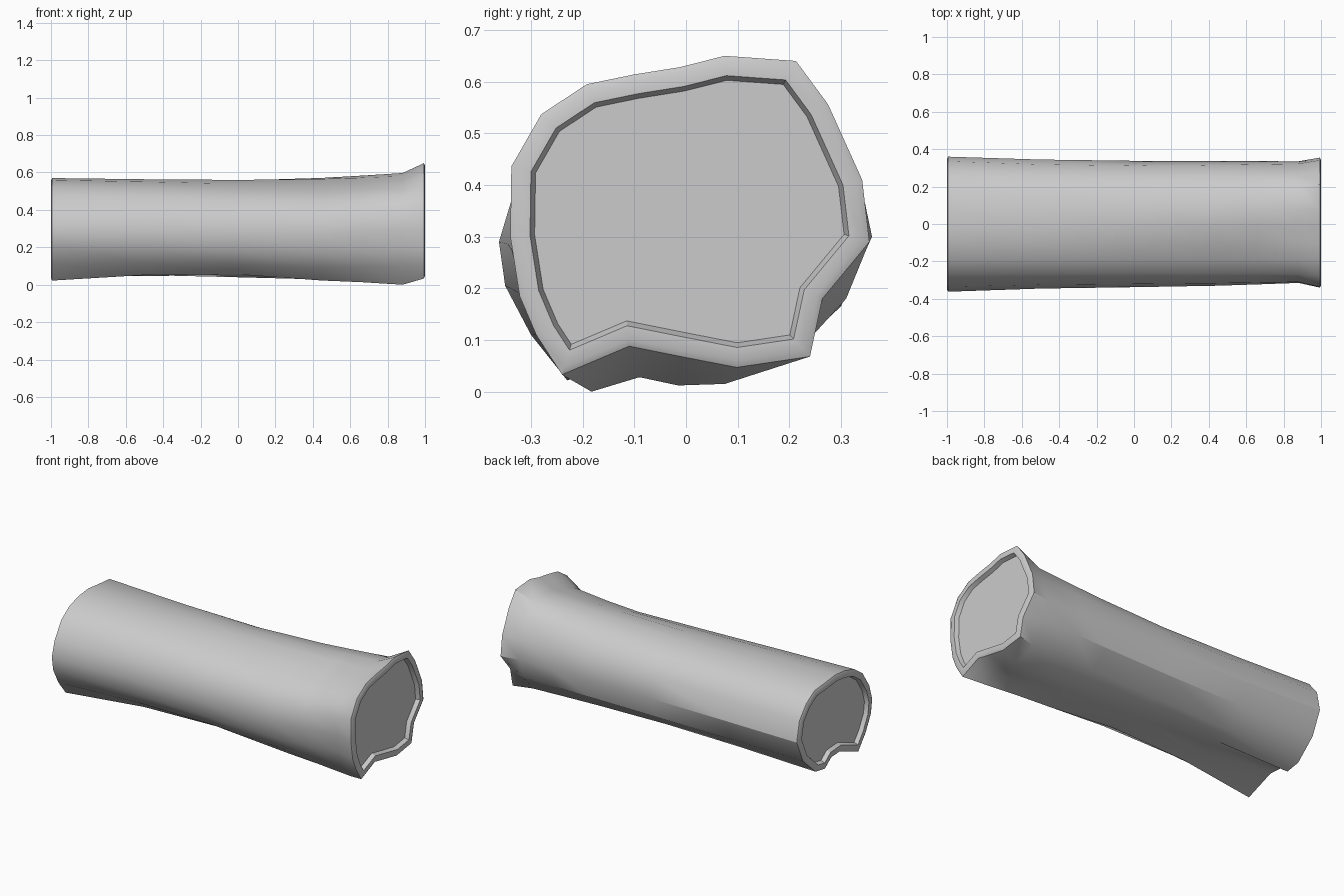
import bpy, bmesh, math

if "Cube" in bpy.data.objects:
    bpy.data.objects.remove(bpy.data.objects["Cube"])

# Cross-sections (y, z), counter-clockwise from the +y side, 19 points each
RIGHT_END = [(.355, .29), (.341, .41), (.275, .556), (.213, .64), (.075, .65), (-.012, .628),
             (-.10, .614), (-.192, .595), (-.28, .537), (-.338, .436), (-.34, .30), (-.322, .185),
             (-.29, .11), (-.24, .033), (-.11, .088), (-.01, .068), (.098, .047), (.24, .068), (.264, .18)]
RIGHT_NECK = [(.335, .29), (.322, .41), (.265, .52), (.19, .58), (.075, .597), (-.012, .58),
              (-.10, .557), (-.19, .528), (-.265, .475), (-.31, .40), (-.315, .3), (-.302, .19),
              (-.27, .1), (-.183, .0), (-.09, .028), (-.015, .012), (.075, .015), (.21, .07), (.31, .18)]
LEFT_END = [(.36, .30), (.335, .42), (.27, .5), (.19, .55), (.075, .56), (-.012, .57),
            (-.1, .56), (-.19, .535), (-.27, .48), (-.335, .38), (-.362, .29), (-.35, .205),
            (-.3, .11), (-.23, .022), (-.05, .09), (.03, .085), (.09, .04), (.18, .055), (.3, .165)]


def blend(a, b, t):
    return [(p[0] + (q[0] - p[0]) * t, p[1] + (q[1] - p[1]) * t) for p, q in zip(a, b)]


def rounded(profile, ry, rz, zc):
    """Smooth trunk section whose points line up with the given profile."""
    out = []
    for y, z in profile:
        a = math.atan2((z - zc) / rz, y / ry)
        c, s = math.cos(a), math.sin(a)
        out.append((ry * math.copysign(abs(c) ** .92, c), zc + rz * math.copysign(abs(s) ** .92, s)))
    return out


def sag(profile, top, bottom):
    """Lower the front (-y) half of a section, by different amounts above and below."""
    return [(y, z - (top if z > .3 else bottom) * min(1, max(0, -y / .15))) for y, z in profile]


MIDDLE = rounded(blend(RIGHT_NECK, LEFT_END, .5), .338, .259, .303)
LIP = .006
sections = [(-1 + LIP, LEFT_END),
            (-.5, sag(blend(MIDDLE, LEFT_END, .3), .006, .006)),
            (0, sag(MIDDLE, .018, .018)),
            (.45, sag(blend(MIDDLE, RIGHT_NECK, .35), .03, .025)),
            (.66, sag(blend(MIDDLE, RIGHT_NECK, .65), .02, .012)),
            (.88, RIGHT_NECK),
            (1 - LIP, RIGHT_END)]

# Bark: loft through the sections
bm = bmesh.new()
rings = [[bm.verts.new((x, y, z)) for y, z in prof] for x, prof in sections]
n = len(RIGHT_END)
for r0, r1 in zip(rings, rings[1:]):
    for i in range(n):
        j = (i + 1) % n
        bm.faces.new((r0[i], r0[j], r1[j], r1[i]))

# Cut ends: bevelled lip, flat bark rim, recessed wood
caps = [bm.faces.new(rings[0]), bm.faces.new(rings[-1])]
bmesh.ops.recalc_face_normals(bm, faces=bm.faces[:])
for thickness, depth in ((.012, LIP), (.026, 0), (.009, -.024)):
    bmesh.ops.inset_individual(bm, faces=caps, thickness=thickness, depth=depth, use_even_offset=True)

mesh = bpy.data.meshes.new("log")
bm.to_mesh(mesh)
bm.free()
log = bpy.data.objects.new("log", mesh)
bpy.context.collection.objects.link(log)
bpy.context.view_layer.objects.active = log
log.select_set(True)
bpy.ops.object.shade_smooth_by_angle(angle=math.radians(30))
